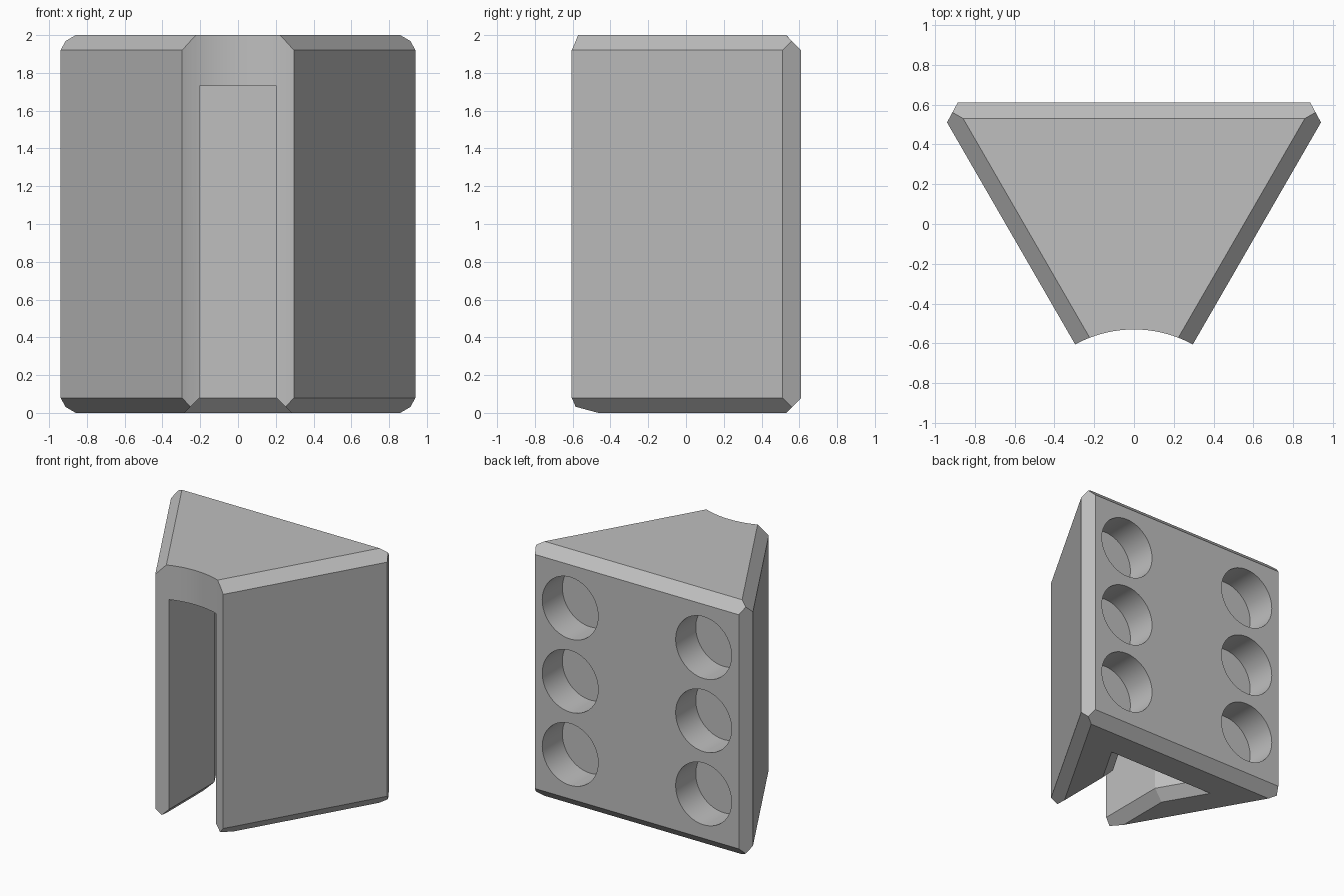
import bpy, bmesh, math
from mathutils import Vector

if "Cube" in bpy.data.objects:
    bpy.data.objects.remove(bpy.data.objects["Cube"])

CH = 0.08                      # chamfer size
C30, S30 = math.cos(math.pi / 6), 0.5

grey = bpy.data.materials.new("plain_grey")
grey.diffuse_color = (0.52, 0.52, 0.52, 1)
grey.use_nodes = True
grey.node_tree.nodes["Principled BSDF"].inputs["Base Color"].default_value = grey.diffuse_color


def finish(name, bm):
    bmesh.ops.recalc_face_normals(bm, faces=bm.faces)
    me = bpy.data.meshes.new(name)
    bm.to_mesh(me)
    bm.free()
    ob = bpy.data.objects.new(name, me)
    bpy.context.collection.objects.link(ob)
    return ob


def subtract(target, cutter):
    cutter.hide_render = True
    cutter.hide_viewport = False
    mod = target.modifiers.new("cut", 'BOOLEAN')
    mod.operation, mod.solver, mod.object = 'DIFFERENCE', 'EXACT', cutter
    bpy.context.view_layer.objects.active = target
    bpy.ops.object.modifier_apply(modifier=mod.name)
    bpy.data.objects.remove(cutter, do_unlink=True)


def cylinder(name, radius, depth, loc, along_y=False, segments=64):
    bm = bmesh.new()
    bmesh.ops.create_cone(bm, cap_ends=True, segments=segments,
                          radius1=radius, radius2=radius, depth=depth)
    ob = finish(name, bm)
    if along_y:
        ob.rotation_euler.x = math.pi / 2
    ob.location = loc
    bpy.context.view_layer.update()
    return ob


# Wedge body: a block trimmed by its side, back and chamfer planes
bm = bmesh.new()
bmesh.ops.create_cube(bm, size=2)
for v in bm.verts:
    v.co = Vector((v.co.x * 1.2, -0.045 + v.co.y * 0.655, v.co.z + 1))


def trim(point, normal):
    bmesh.ops.bisect_plane(bm, geom=bm.verts[:] + bm.edges[:] + bm.faces[:],
                           plane_co=point, plane_no=normal, clear_outer=True)
    rim = [e for e in bm.edges if e.is_boundary]
    if rim:
        bmesh.ops.contextual_create(bm, geom=rim)


back = Vector((0, 1, 0))
up = Vector((0, 0, 1))
for s in (-1, 1):
    side = Vector((s * C30, -S30, 0))
    trim((s * 0.645, 0, 1), side)
    trim((s * 0.9125, 0.561, 1), Vector((s * 0.102, 0.055, 0)).normalized())
for z, d in ((0, -up), (2, up)):
    trim((0, 0.61 - CH, z), back + d)
    for s in (-1, 1):
        side = Vector((s * C30, -S30, 0))
        trim(Vector((s * 0.645, 0, z)) - side * CH, side + d)
body = finish("wedge_block", bm)
body.data.materials.append(grey)

# Concave front
subtract(body, cylinder("front_curve_cutter", 0.617, 3, (0, -1.147, 1), segments=192))

# Slot that flares into an inner pocket, open at the front and widened at the bottom
bm = bmesh.new()
rings = []
for z, d in ((-CH, 2 * CH), (CH, 0), (1.73, 0)):
    half = [(0.205 + d, -1.5), (0.205 + d, -0.27 * d), (0.339 + 1.732 * d, 0.23 + d)]
    loop = half + [(-x, y) for x, y in reversed(half)]
    rings.append([bm.verts.new((x, y, z)) for x, y in loop])
for a, b in zip(rings, rings[1:]):
    for i in range(6):
        j = (i + 1) % 6
        bm.faces.new((a[i], a[j], b[j], b[i]))
bm.faces.new(rings[0])
bm.faces.new(rings[-1])
subtract(body, finish("pocket_cutter", bm))

# Six blind holes in the back
for x in (-0.58, 0.58):
    for z in (0.43, 1.005, 1.58):
        subtract(body, cylinder("hole_cutter", 0.243, 0.5, (x, 0.61, z), True))

bpy.ops.object.select_all(action='DESELECT')
body.select_set(True)
bpy.context.view_layer.objects.active = body
bpy.ops.object.shade_smooth_by_angle(angle=math.radians(20))
